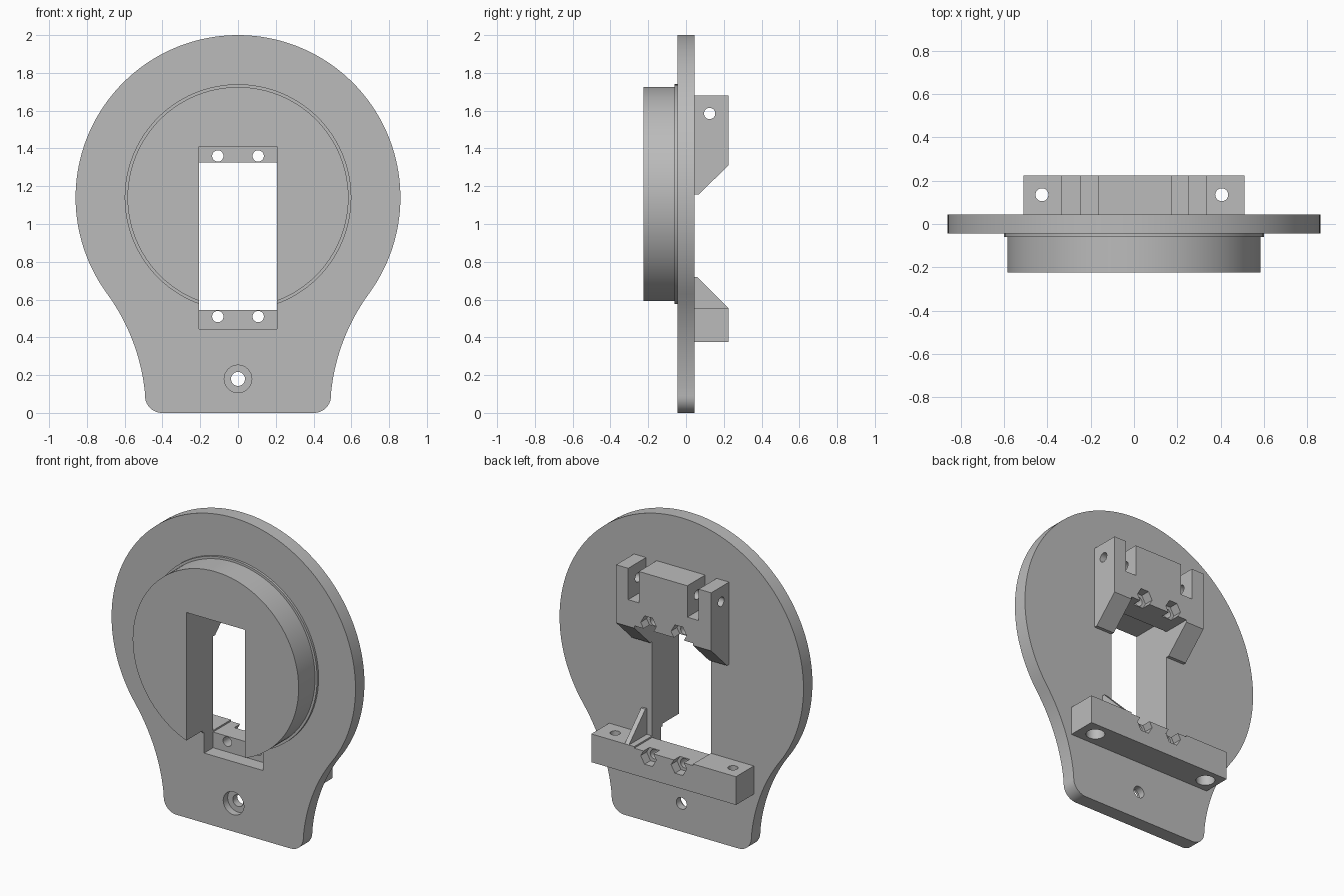
import bpy, bmesh, math
from mathutils import Vector

cube = bpy.data.objects.get("Cube")
if cube:
    bpy.data.objects.remove(cube, do_unlink=True)

grey = bpy.data.materials.new("plain grey")
grey.use_nodes = True
grey.diffuse_color = (0.5, 0.5, 0.5, 1)
grey.node_tree.nodes["Principled BSDF"].inputs["Base Color"].default_value = (0.5, 0.5, 0.5, 1)

# Profile coordinates (u, v) plus depth d, mapped to the world for each extrusion axis
AXES = {"x": lambda u, v, d: Vector((d, u, v)),
        "y": lambda u, v, d: Vector((u, d, v)),
        "z": lambda u, v, d: Vector((u, v, d))}


def prism(name, points, axis, lo, hi):
    """Extrude a closed 2D profile along an axis."""
    place = AXES[axis]
    bm = bmesh.new()
    face = bm.faces.new([bm.verts.new(place(u, v, lo)) for u, v in points])
    side = bmesh.ops.extrude_face_region(bm, geom=[face])["geom"]
    moved = [g for g in side if isinstance(g, bmesh.types.BMVert)]
    bmesh.ops.translate(bm, verts=moved, vec=place(0, 0, hi - lo))
    bmesh.ops.recalc_face_normals(bm, faces=bm.faces)
    mesh = bpy.data.meshes.new(name)
    bm.to_mesh(mesh)
    bm.free()
    mesh.materials.append(grey)
    obj = bpy.data.objects.new(name, mesh)
    bpy.context.collection.objects.link(obj)
    return obj


def arc(cu, cv, r, start, end, steps):
    angles = [math.radians(start + (end - start) * i / steps) for i in range(steps + 1)]
    return [(cu + r * math.cos(a), cv + r * math.sin(a)) for a in angles]


def circle(u, v, r, sides=32):
    return arc(u, v, r, 0, 360, sides)[:-1]


def rect(u0, u1, v0, v1):
    return [(u0, v0), (u1, v0), (u1, v1), (u0, v1)]


def activate(obj):
    bpy.ops.object.select_all(action="DESELECT")
    obj.select_set(True)
    bpy.context.view_layer.objects.active = obj


def combine(obj, other, operation):
    activate(obj)
    mod = obj.modifiers.new("combine", "BOOLEAN")
    mod.operation = operation
    mod.solver = "EXACT"
    mod.object = other
    bpy.ops.object.modifier_apply(modifier=mod.name)
    bpy.data.objects.remove(other, do_unlink=True)


def cut(obj, points, axis, lo, hi):
    combine(obj, prism("cutter", points, axis, lo, hi), "DIFFERENCE")


FRONT, BACK, REAR = -0.045, 0.045, 0.225   # plate faces and bracket rear
CENTRE, RADIUS, NECK = 1.14, 0.86, 1.07    # round head and concave neck arcs
WIN = 0.207                                # half width of the window
window = rect(-WIN, WIN, 0.445, 1.41)

# Keyhole-shaped plate: rounded foot, concave neck, round head
tilt = -math.asin(CENTRE / (RADIUS + NECK))
deg = math.degrees(tilt)
neck_x = (RADIUS + NECK) * math.cos(tilt)
foot_x = neck_x - NECK + 0.005
half = arc(foot_x - 0.09, 0.09, 0.09, -90, 0, 10)
half += arc(neck_x, 0, NECK, 174, 180 + deg, 20)
half += arc(0, CENTRE, RADIUS, deg, 90, 48)[1:]
outline = half + [(-x, z) for x, z in reversed(half[:-1])]
plate = prism("plate", outline, "y", FRONT, BACK)
cut(plate, window, "y", -1, 1)
cut(plate, circle(0, 0.18, 0.037), "y", -1, 1)
cut(plate, circle(0, 0.18, 0.073), "y", -1, 0)

# Raised boss with a thin flange behind it
flange = prism("boss_flange", circle(0, CENTRE, 0.6, 96), "y", -0.06, FRONT)
boss = prism("round_boss", circle(0, CENTRE, 0.585, 96), "y", -REAR, -0.06)
for part in (flange, boss):
    cut(part, window, "y", -1, 1)


def screw_holes(obj, z):
    """Pair of through holes with hexagonal nut pockets at the rear."""
    for x in (-0.107, 0.107):
        cut(obj, circle(x, z, 0.03, 24), "y", -1, 1)
        cut(obj, circle(x, z, 0.055, 6), "y", REAR - 0.06, 1)


# Upper bracket: chamfered arms, two slots, cross pin hole
profile = [(BACK, 1.155), (0.065, 1.155), (REAR, 1.31), (REAR, 1.68), (BACK, 1.68)]
upper = prism("upper_bracket", profile, "x", -0.335, 0.335)
cut(upper, rect(-WIN, WIN, 1, 1.325), "y", -1, 1)
for x0, x1 in ((-0.247, -0.167), (0.175, 0.25)):
    cut(upper, rect(x0, x1, 1.48, 2), "y", -1, 1)
cut(upper, circle(0.125, 1.585, 0.03, 24), "x", -1, 1)
screw_holes(upper, 1.36)

# Lower bracket: wide bar, shallow ledge, counterbored end holes
lower = prism("lower_bracket", rect(-0.51, 0.51, BACK, REAR), "z", 0.375, 0.555)
cut(lower, rect(-WIN, WIN, 0.545, 1), "y", -1, 1)
for x in (-0.425, 0.405):
    cut(lower, circle(x, 0.135, 0.03, 24), "z", 0, 1)
    cut(lower, circle(x, 0.135, 0.055), "z", 0, 0.45)
screw_holes(lower, 0.51)

# Thin triangular gusset on one side of the window
gusset = prism("gusset", [(BACK, 0.555), (REAR, 0.555), (0.06, 0.72), (BACK, 0.72)],
               "x", 0.245, 0.275)

# Smooth round walls, crisp edges
for part in (plate, flange, boss, upper, lower, gusset):
    activate(part)
    bpy.ops.object.shade_smooth_by_angle(angle=math.radians(30))
